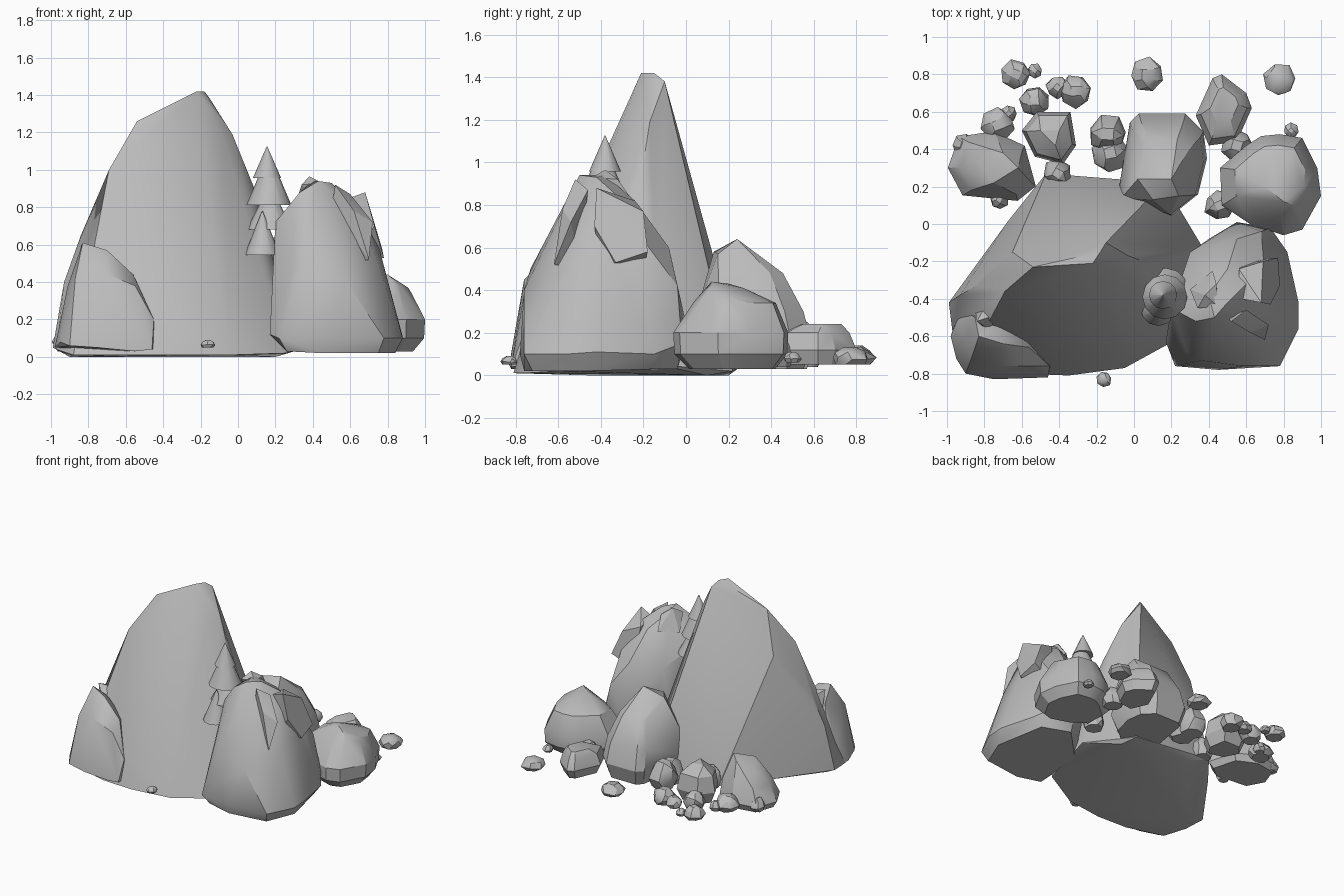
import bpy, bmesh, math, random
from mathutils import Vector, Matrix

random.seed(4)
stone = bpy.data.materials.new("stone grey")
stone.diffuse_color = (0.5, 0.5, 0.5, 1)


def finish(name, bm, angle=28):
    bmesh.ops.recalc_face_normals(bm, faces=bm.faces)
    me = bpy.data.meshes.new(name)
    bm.to_mesh(me)
    bm.free()
    ob = bpy.data.objects.new(name, me)
    bpy.context.collection.objects.link(ob)
    me.materials.append(stone)
    bpy.ops.object.select_all(action='DESELECT')
    bpy.context.view_layer.objects.active = ob
    ob.select_set(True)
    bpy.ops.object.shade_smooth_by_angle(angle=math.radians(angle))
    return ob


def hull(name, pts, angle=28):
    """Faceted boulder wrapped around a few corner points."""
    bm = bmesh.new()
    for p in pts:
        bm.verts.new(p)
    res = bmesh.ops.convex_hull(bm, input=bm.verts)
    junk = {g for g in res["geom_interior"] + res["geom_unused"]
            if isinstance(g, bmesh.types.BMVert)}
    bmesh.ops.delete(bm, geom=list(junk), context='VERTS')
    bmesh.ops.dissolve_limit(bm, angle_limit=math.radians(4),
                             verts=bm.verts, edges=bm.edges)
    return finish(name, bm, angle)


def layered(name, outline, levels, extra=()):
    """Boulder from a plan outline repeated at (z, scale, shift x, shift y)."""
    c = sum((Vector(p) for p in outline), Vector((0, 0))) / len(outline)
    pts = list(extra)
    for z, s, dx, dy in levels:
        for p in outline:
            q = c + (Vector(p) - c) * s
            pts.append((q.x + dx, q.y + dy, z))
    return hull(name, pts)


def pebble(name, x, y, r, z0, h):
    """Small stone with a flat underside."""
    pts = []
    for z, s, n in ((0, .75, 7), (.35, 1, 7), (.75, .8, 6), (1, .4, 4)):
        a0 = random.random() * 6
        for i in range(n):
            a = a0 + i * math.tau / n
            k = r * s * random.uniform(.9, 1.08)
            pts.append((x + k * math.cos(a), y + k * math.sin(a),
                        z0 + h * (z + (random.uniform(-.08, .08) if 0 < z < 1 else 0))))
    return hull(name, pts)


# Main peak
hull("main_peak", [
    (-.22, -.21, 1.42), (-.18, -.15, 1.42), (-.15, -.10, 1.38),
    (-.08, -.25, 1.18), (-.03, -.17, 1.19),
    (-.54, -.23, 1.26), (-.69, -.36, 1.0), (-.65, -.15, .95),
    (-.84, -.33, .65), (-.93, -.38, .4), (-.99, -.42, .05), (-.97, -.58, .04),
    (-.61, -.57, .5), (-.45, -.74, .25),
    (-.47, .27, .05), (-.67, .02, .05), (-.1, .24, .03), (.16, .22, .02),
    (.37, -.13, .05), (.10, -.22, .87), (.29, -.5, .1), (.26, -.6, .02),
    (-.05, -.77, .01), (-.35, -.81, .01), (-.6, -.8, .01), (-.88, -.72, .01),
    (-.9, -.45, 0), (-.3, .2, 0), (.2, .1, 0)])

# Right boulder
hull("right_boulder", [
    (.20, -.45, .72), (.28, -.68, .5), (.25, -.73, .2), (.22, -.76, .1), (.17, -.63, .12),
    (.26, -.72, .03), (.33, -.52, .88), (.43, -.50, .94), (.50, -.42, .93), (.40, -.38, .94),
    (.60, -.32, .84), (.66, -.48, .75), (.50, -.24, .82), (.55, -.08, .6),
    (.70, -.28, .74), (.75, -.35, .6), (.75, -.55, .5), (.83, -.45, .3),
    (.88, -.56, .1), (.88, -.42, .11), (.78, -.76, .1), (.45, -.78, .1), (.58, -.76, .4),
    (.36, -.73, .5), (.82, -.15, .1), (.73, -.02, .15), (.55, .01, .2), (.68, -.04, .42),
    (.40, -.08, .25), (.25, -.3, .3), (.75, -.72, .02), (.45, -.76, .02), (.84, -.5, .02),
    (.76, -.12, .03), (.55, -.04, .03), (.3, -.3, .03), (.3, -.15, .6)], 32)
# Crags standing out of the right boulder
hull("side_crag", [
    (.57, -.40, .84), (.68, -.42, .88), (.70, -.31, .76), (.69, -.20, .77), (.56, -.24, .82),
    (.73, -.43, .70), (.78, -.33, .53), (.77, -.18, .58), (.6, -.4, .5), (.6, -.2, .5)], 15)
hull("top_crag", [
    (.38, -.38, .965), (.34, -.45, .92), (.44, -.32, .92), (.45, -.44, .93),
    (.3, -.35, .8), (.42, -.25, .82), (.45, -.4, .8)], 15)
hull("front_crag", [
    (.52, -.52, .92), (.6, -.46, .87), (.62, -.58, .78), (.70, -.62, .52),
    (.72, -.54, .72), (.6, -.5, .5), (.5, -.5, .8)], 15)

# Front left boulder
hull("left_boulder", [
    (-.83, -.60, .61), (-.75, -.56, .55), (-.70, -.64, .57), (-.85, -.5, .5),
    (-.56, -.66, .44), (-.62, -.5, .4), (-.50, -.72, .3), (-.45, -.76, .2),
    (-.44, -.74, .05), (-.46, -.82, .04), (-.55, -.82, .03), (-.75, -.83, .05),
    (-.9, -.8, .06), (-.95, -.72, .08), (-.98, -.6, .05), (-.94, -.5, .2),
    (-.91, -.62, .38), (-.87, -.72, .42), (-.72, -.76, .45), (-.55, -.76, .38),
    (-.93, -.45, .05), (-.6, -.45, .05)], 32)
hull("left_crag", [
    (-.84, -.52, .60), (-.78, -.56, .53), (-.80, -.45, .57), (-.72, -.48, .58),
    (-.85, -.45, .4), (-.7, -.45, .4), (-.75, -.6, .4)], 15)

# Rear boulders
layered("rear_middle_boulder",
        [(-.03, .55), (.02, .6), (.28, .6), (.38, .5), (.40, .35), (.35, .15),
         (.2, .03), (-.1, .13), (-.06, .35)],
        [(.03, .8, 0, 0), (.15, .96, 0, 0), (.3, .88, 0, -.02), (.48, .6, 0, -.05)],
        [(.02, .24, .6), (.2, .24, .64), (.24, .15, .57), (.1, .13, .58), (.1, .33, .55)])
layered("rear_right_boulder",
        [(.47, .1), (.46, .3), (.6, .42), (.68, .47), (.78, .48), (.9, .46),
         (.98, .3), (1, .15), (.9, -.03), (.8, -.06), (.62, 0)],
        [(.03, .75, 0, 0), (.1, .98, 0, 0), (.2, 1, 0, 0), (.34, .72, 0, .01)],
        [(.8, .12, .44), (.7, .2, .43), (.78, .27, .41), (.91, .2, .37), (.86, .1, .39)])
layered("rear_low_boulder",
        [(.33, .58), (.42, .78), (.47, .8), (.6, .7), (.63, .62), (.55, .44), (.40, .42)],
        [(.05, .8, 0, 0), (.12, 1, 0, 0), (.2, .82, 0, 0), (.24, .5, 0, .02)])
layered("rear_left_boulder",
        [(-1, .3), (-.94, .47), (-.75, .5), (-.58, .42), (-.52, .2), (-.62, .12),
         (-.92, .15)],
        [(.03, .85, 0, 0), (.08, .98, 0, 0), (.2, .8, .02, 0)],
        [(-.7, .38, .35), (-.62, .3, .36), (-.75, .22, .34), (-.83, .33, .29)])
layered("rear_inner_boulder",
        [(-.6, .5), (-.52, .6), (-.34, .6), (-.31, .42), (-.38, .32), (-.53, .36)],
        [(.03, .75, 0, 0), (.12, 1, 0, 0), (.24, .85, 0, 0)],
        [(-.5, .5, .31), (-.4, .5, .3), (-.42, .42, .31)])

# Scattered stones: x, y, radius, base height, height
stones = [
    (-.14, .48, .105, .04, .2), (-.13, .38, .105, .04, .17), (.46, .1, .085, .03, .16),
    (-.53, .66, .08, .05, .12), (-.31, .71, .09, .05, .11), (-.41, .73, .06, .05, .08),
    (-.63, .8, .08, .05, .09), (-.53, .82, .04, .05, .05), (.07, .8, .09, .05, .08),
    (.78, .77, .09, .05, .08), (-.73, .53, .09, .04, .11), (-.67, .59, .045, .04, .07),
    (-.91, .42, .06, .04, .1), (-.41, .27, .08, .04, .15), (.55, .42, .09, .04, .14),
    (.84, .5, .04, .06, .05), (-.16, -.83, .042, .05, .04), (-.72, .13, .05, .03, .08)]
for i, s in enumerate(stones):
    pebble(f"stone_{i + 1}", *s)

# Tree: stacked cones, x, y, radius, base height, tip height
for i, (x, y, r, z0, z1) in enumerate([
        (.155, -.38, .075, .957, 1.125), (.165, -.39, .12, .813, 1.09),
        (.17, -.36, .125, .68, .92), (.13, -.45, .095, .545, .78)]):
    bm = bmesh.new()
    bmesh.ops.create_cone(bm, cap_ends=True, segments=12, radius1=r, radius2=.002,
                          depth=z1 - z0, matrix=Matrix.Translation((x, y, (z0 + z1) / 2)))
    finish(f"tree_tier_{i + 1}", bm, 40)
